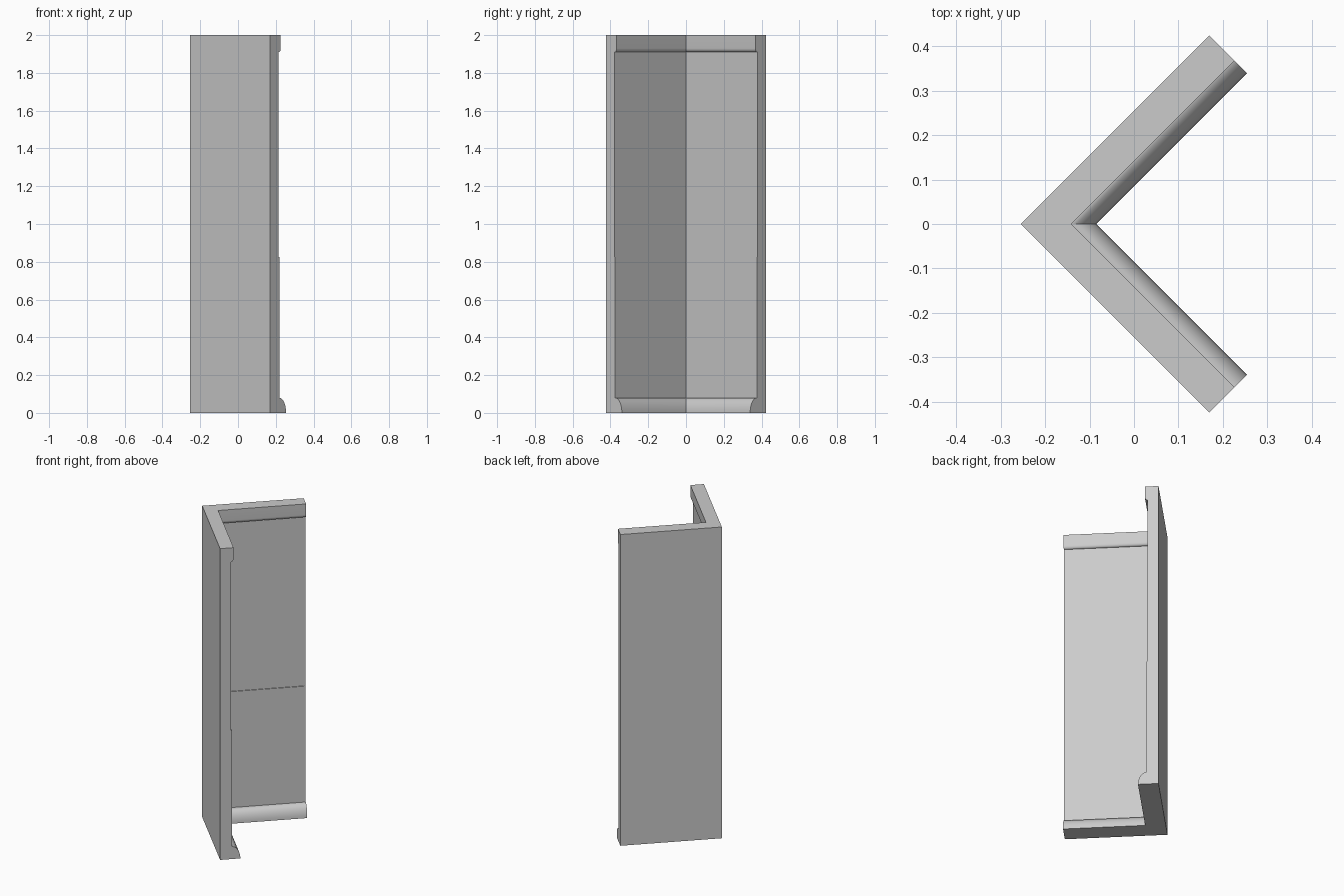
import bpy
import bmesh
from math import sin, cos, pi, sqrt

default = bpy.data.objects.get("Cube")
if default:
    bpy.data.objects.remove(default, do_unlink=True)

# Plain grey plaster
plaster = bpy.data.materials.new("plaster_grey")
plaster.use_nodes = True
grey = (0.6, 0.6, 0.6, 1)
plaster.diffuse_color = grey
plaster.node_tree.nodes["Principled BSDF"].inputs["Base Color"].default_value = grey

LEG, BASE, CROWN = 0.6, 0.12, 0.08
LOWER, UPPER = 0.07, 0.065
HEIGHT, STEP_Z, SKIRT_Z = 2.0, 0.825, 0.08
STEPS = 8


def quarter(depth, z, width, height, start, end):
    """Quarter ellipse of (depth, height) points."""
    angles = [start + (end - start) * i / STEPS for i in range(STEPS + 1)]
    return [(depth + width * cos(a), z + height * sin(a)) for a in angles]


# Wall section: skirting, lower wall, slight step, upper wall, cornice
section = [(0, 0)]
section += quarter(LOWER, 0, BASE - LOWER, SKIRT_Z, 0, pi / 2)
section += [(LOWER, STEP_Z), (UPPER, STEP_Z)]
section += quarter(UPPER, 1.93, CROWN - UPPER, 0.02, -pi / 2, 0)
section += [(CROWN, HEIGHT), (0, HEIGHT)]

# Sweep the section along both legs, mitred at the corner
r = sqrt(0.5)
corner_x = -(LEG + BASE) * r / 2
bm = bmesh.new()


def station(side):
    points = []
    for d, z in section:
        if side == 0:
            points.append((corner_x + 2 * r * d, 0, z))
        else:
            points.append((corner_x + (LEG + d) * r, side * (LEG - d) * r, z))
    return [bm.verts.new(p) for p in points]


rings = [station(side) for side in (-1, 0, 1)]
for a, b in zip(rings, rings[1:]):
    for i in range(len(section)):
        j = (i + 1) % len(section)
        bm.faces.new((a[i], a[j], b[j], b[i]))
bm.faces.new(rings[0])
bm.faces.new(rings[-1])
bmesh.ops.recalc_face_normals(bm, faces=bm.faces)

mesh = bpy.data.meshes.new("corner_wall")
bm.to_mesh(mesh)
bm.free()
mesh.materials.append(plaster)
wall = bpy.data.objects.new("corner_wall", mesh)
bpy.context.collection.objects.link(wall)

# Smooth mouldings with crisp edges
bpy.ops.object.select_all(action="DESELECT")
wall.select_set(True)
bpy.context.view_layer.objects.active = wall
bpy.ops.object.shade_smooth_by_angle(angle=pi / 6)
